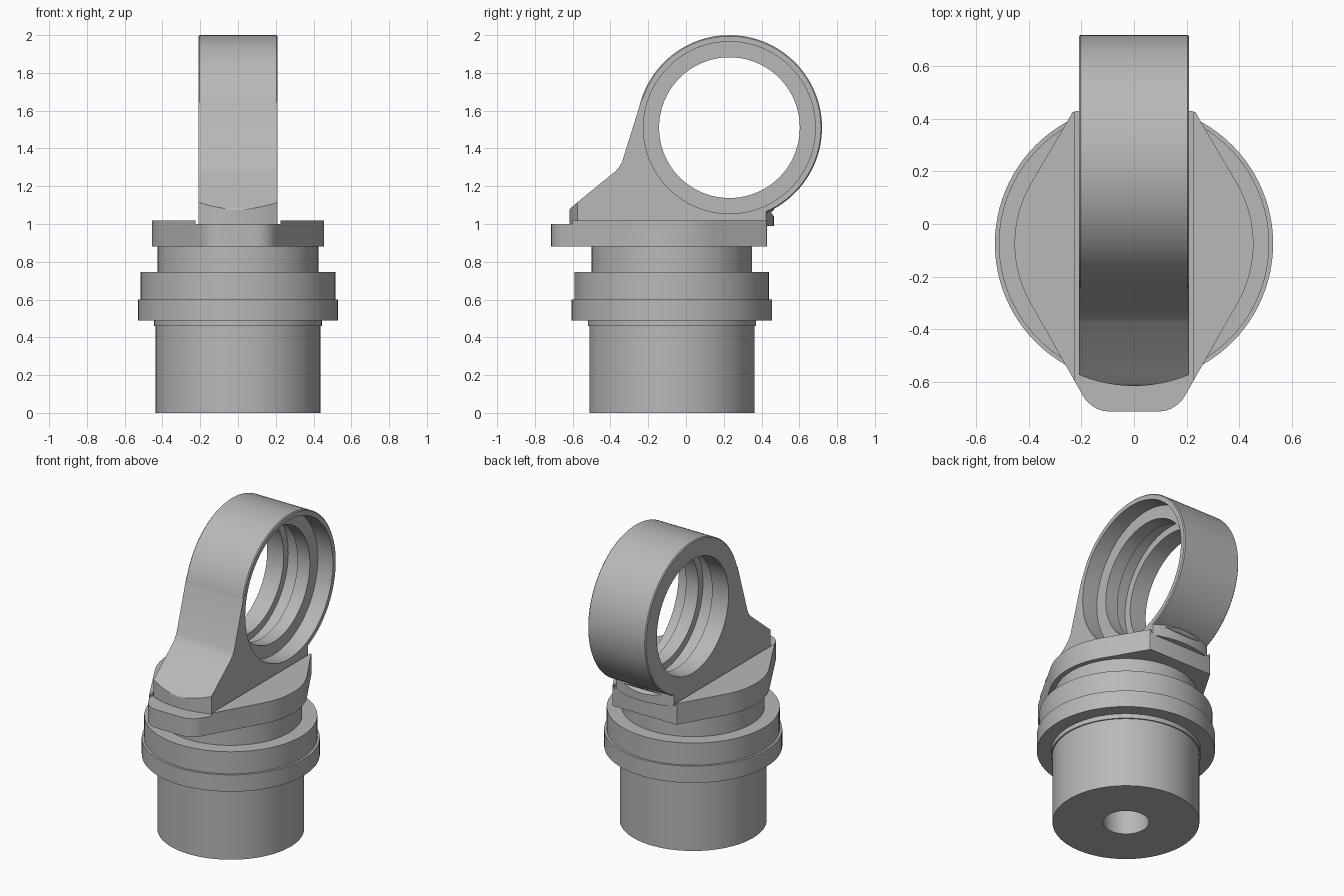
import bpy, bmesh
from math import sin, cos, pi, radians
from mathutils import Matrix, Vector

old = bpy.data.objects.get("Cube")
if old:
    bpy.data.objects.remove(old, do_unlink=True)

metal = bpy.data.materials.new("grey metal")
metal.use_nodes = True
GREY = (0.48, 0.48, 0.48, 1)
metal.diffuse_color = GREY
metal.node_tree.nodes["Principled BSDF"].inputs["Base Color"].default_value = GREY

BODY_Y = -0.075                     # axis of the turned body
RING = Vector((0, 0.23, 1.51))      # centre of the ring
RING_R = 0.49
TO_X = Matrix.Rotation(pi / 2, 4, 'Y')
TO_YZ = Matrix(((0, 0, 1, 0), (1, 0, 0, 0), (0, 1, 0, 0), (0, 0, 0, 1)))


def finish(name, bm, matrix):
    bmesh.ops.remove_doubles(bm, verts=bm.verts, dist=1e-5)
    bm.transform(matrix)
    bmesh.ops.recalc_face_normals(bm, faces=bm.faces)
    mesh = bpy.data.meshes.new(name)
    bm.to_mesh(mesh)
    bm.free()
    mesh.materials.append(metal)
    obj = bpy.data.objects.new(name, mesh)
    bpy.context.collection.objects.link(obj)
    return obj


def lathe(name, profile, matrix, n=96):
    """Spin a closed (radius, height) profile around z."""
    bm = bmesh.new()
    rows = [[bm.verts.new((r * cos(2 * pi * i / n), r * sin(2 * pi * i / n), h))
             for i in range(n)] for r, h in profile]
    for k, (r, h) in enumerate(profile):
        m = (k + 1) % len(profile)
        if r == 0 and profile[m][0] == 0:
            continue
        for i in range(n):
            j = (i + 1) % n
            bm.faces.new((rows[k][i], rows[k][j], rows[m][j], rows[m][i]))
    return finish(name, bm, matrix)


def prism(name, outline, low, high, matrix=Matrix()):
    """Extrude a 2D outline between two heights."""
    bm = bmesh.new()
    face = bm.faces.new([bm.verts.new((u, v, low)) for u, v in outline])
    top = bmesh.ops.extrude_face_region(bm, geom=[face])["geom"]
    bmesh.ops.translate(bm, vec=(0, 0, high - low),
                        verts=[g for g in top if isinstance(g, bmesh.types.BMVert)])
    return finish(name, bm, matrix)


def boolean(obj, cutter, operation):
    mod = obj.modifiers.new("cut", 'BOOLEAN')
    mod.object, mod.operation, mod.solver = cutter, operation, 'EXACT'
    bpy.context.view_layer.objects.active = obj
    bpy.ops.object.modifier_apply(modifier=mod.name)
    bpy.data.objects.remove(cutter, do_unlink=True)


def arc(cx, cy, r, start, end, steps):
    return [(cx + r * cos(radians(start + (end - start) * i / steps)),
             cy + r * sin(radians(start + (end - start) * i / steps)))
            for i in range(steps + 1)]


def rounded(corners, r, steps=6):
    """Round each corner of a polygon with a quadratic blend."""
    pts = [Vector(c) for c in corners]
    out = []
    for i, p in enumerate(pts):
        a = p + (pts[i - 1] - p).normalized() * r
        b = p + (pts[(i + 1) % len(pts)] - p).normalized() * r
        for s in range(steps + 1):
            t = s / steps
            out.append(tuple(a * (1 - t) ** 2 + p * 2 * t * (1 - t) + b * t * t))
    return out


# Turned body with flanges and a blind hole underneath
body = lathe("turned_body", [
    (0, 0.6), (0.137, 0.6), (0.137, 0), (0.437, 0), (0.437, 0.46), (0.445, 0.46),
    (0.445, 0.49), (0.53, 0.49), (0.53, 0.6), (0.515, 0.6), (0.515, 0.745),
    (0.425, 0.745), (0.425, 0.89), (0, 0.89)], Matrix.Translation((0, BODY_Y, 0)))

# Mounting plate: round sides, tapered tab in front, short tail behind
half = [(0.09, -0.715)] + arc(0.09, -0.595, 0.12, -75, -30, 5)
half += arc(0, BODY_Y, 0.455, -30, 30, 16) + [(0.24, 0.415), (0.234, 0.426), (0.22, 0.43)]
plate = prism("mounting_plate", half + [(-x, y) for x, y in reversed(half)], 0.88, 1.018)
slot = prism("slot_cutter", [(-0.225, -1), (0.225, -1), (0.225, 1), (-0.225, 1)], 1.0, 1.2)
boolean(plate, slot, 'DIFFERENCE')

# Arm joining plate and ring, with rounded ends and a side window
side = [(-0.625, 0.99), (-0.625, 1.06), (-0.61, 1.085), (-0.575, 1.115), (-0.375, 1.278),
        (-0.355, 1.3), (-0.338, 1.33), (-0.235, 1.66)]
side += arc(RING.y, RING.z, 0.475, 162, 302, 40) + [(0.475, 1.085), (0.45, 1.06), (0.475, 1.03), (0.475, 0.99)]
arm = prism("arm", side, -0.21, 0.21, TO_YZ)
boolean(arm, lathe("arm_trim", [(0, 0.9), (0.542, 0.9), (0.542, 2), (0, 2)],
                   Matrix.Translation((0, BODY_Y, 0))), 'INTERSECT')
window = rounded([(-0.35, 1.07), (-0.35, 1.21), (-0.25, 1.3), (-0.205, 1.235),
                  (-0.085, 1.11), (-0.1, 1.07)], 0.018)
boolean(arm, prism("window_cutter", window, -0.4, 0.4, TO_YZ), 'DIFFERENCE')

# Small ledge on the window floor
ledge = prism("window_ledge", [(-0.31, 1.06), (-0.1, 1.06), (-0.1, 1.1), (-0.31, 1.1)],
              -0.12, 0.12, TO_YZ)

# Ring: deep seat on the left side, inner groove, lip on the right side
C = 0.006
ring = lathe("ring", [
    (0.3725, -0.21), (RING_R - C, -0.21), (RING_R, -0.21 + C), (RING_R, 0.21 - C),
    (RING_R - C, 0.21), (0.455, 0.21), (0.455, 0.10), (0.3725, 0.10), (0.3725, 0.01),
    (0.42, 0.01), (0.42, -0.09), (0.3725, -0.09)],
    Matrix.Translation(RING) @ TO_X, 128)

# Smooth the round surfaces, keep machined edges crisp
bpy.ops.object.select_all(action='DESELECT')
for part in (body, plate, arm, ledge, ring):
    part.select_set(True)
bpy.context.view_layer.objects.active = body
bpy.ops.object.shade_smooth_by_angle(angle=radians(30))
